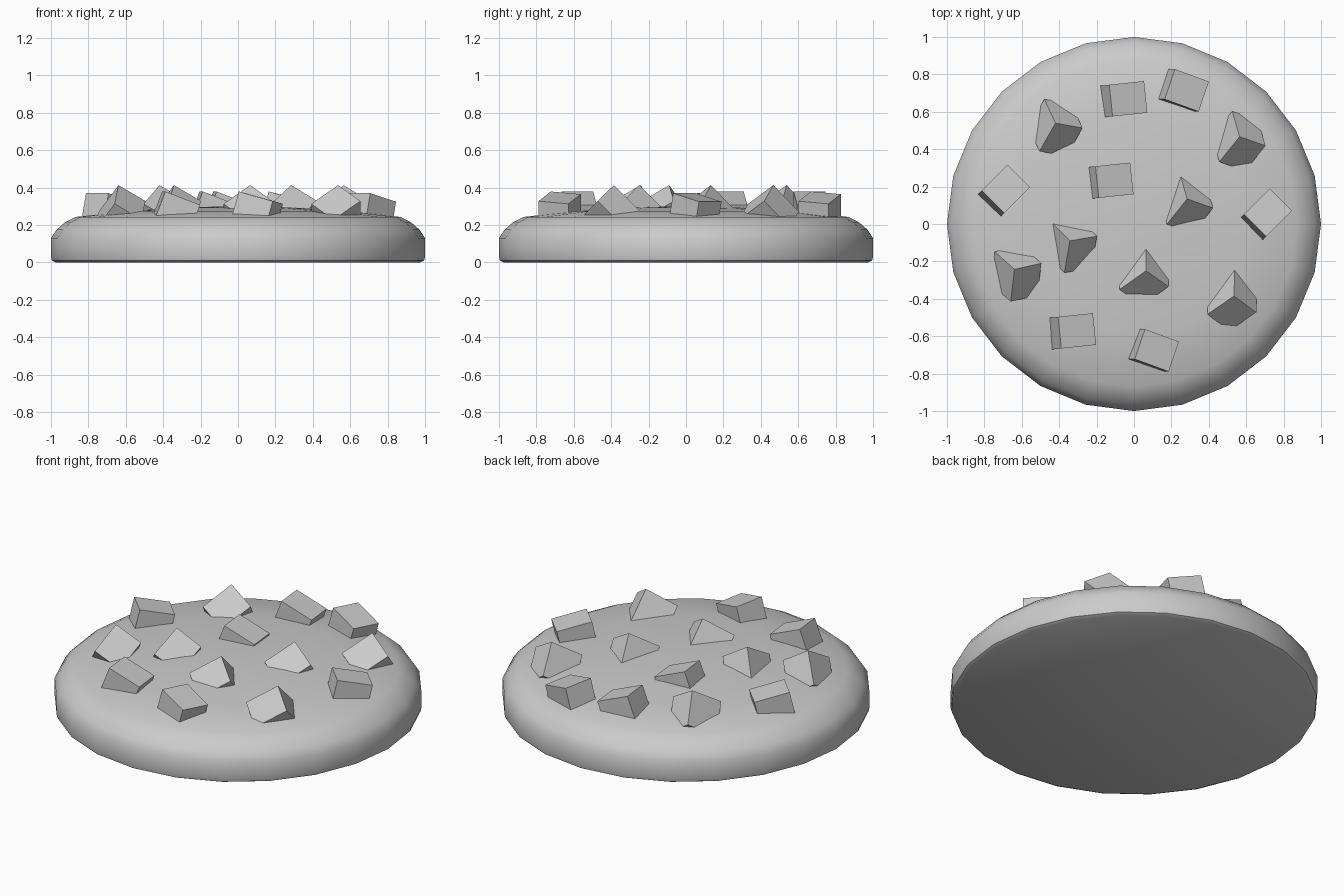
import bpy, bmesh
from math import radians
from mathutils import Matrix, Vector, Euler

old = bpy.data.objects.get("Cube")
if old:
    bpy.data.objects.remove(old, do_unlink=True)


def material(name, colour):
    mat = bpy.data.materials.new(name)
    mat.use_nodes = True
    mat.diffuse_color = colour
    mat.node_tree.nodes["Principled BSDF"].inputs["Base Color"].default_value = colour
    return mat


GREY = material("light grey", (0.6, 0.6, 0.6, 1))


def make_object(name, bm):
    mesh = bpy.data.meshes.new(name)
    bmesh.ops.recalc_face_normals(bm, faces=bm.faces)
    bm.to_mesh(mesh)
    bm.free()
    mesh.materials.append(GREY)
    obj = bpy.data.objects.new(name, mesh)
    bpy.context.collection.objects.link(obj)
    return obj


# Round biscuit: a profile spun into 24 sides, softly domed on top
PROFILE = [(0, 0), (0.975, 0), (0.995, 0.01), (1, 0.03), (1, 0.13), (0.97, 0.175),
           (0.925, 0.215), (0.87, 0.243), (0.6, 0.274), (0.3, 0.293), (0, 0.303)]
bm = bmesh.new()
verts = [bm.verts.new((0, r, z)) for r, z in PROFILE]
edges = [bm.edges.new(pair) for pair in zip(verts, verts[1:])]
bmesh.ops.spin(bm, geom=verts + edges, cent=(0, 0, 0), axis=(0, 0, 1),
               angle=radians(360), steps=24)
bmesh.ops.remove_doubles(bm, verts=bm.verts, dist=0.001)
biscuit = make_object("biscuit", bm)
bpy.context.view_layer.objects.active = biscuit
biscuit.select_set(True)
bpy.ops.object.shade_smooth_by_angle(angle=radians(40))
biscuit.select_set(False)

# Chunks: the same block sunk into the top, in four kinds of tilt
CHUNK_SIZE = (0.2, 0.17, 0.2)
CHUNKS = {
    "leaning_chunk": ((0, 21), [(-0.066, 0.666, 6), (-0.14, 0.23, 6), (-0.34, -0.575, 6)]),
    "skewed_chunk": ((-5, 15), [(0.255, 0.715, -20), (0.095, -0.675, -20)]),
    "flat_chunk": ((0, 13), [(-0.70, 0.172, 45), (0.70, 0.045, 45)]),
    "pointed_chunk": ((45, 45), [(0.524, -0.407, 89), (0.054, -0.272, 90),
                                 (0.56, 0.443, 106), (0.28, 0.11, 106),
                                 (-0.335, -0.113, 135), (-0.63, -0.265, 138),
                                 (-0.42, 0.515, 115)]),
}
for name, (tilt, places) in CHUNKS.items():
    for x, y, turn in places:
        rotation = Euler([radians(a) for a in (*tilt, turn)])
        bm = bmesh.new()
        bmesh.ops.create_cube(bm, size=1, matrix=Matrix.LocRotScale(
            Vector((x, y, 0.25)), rotation, Vector(CHUNK_SIZE)))
        make_object(name, bm)
